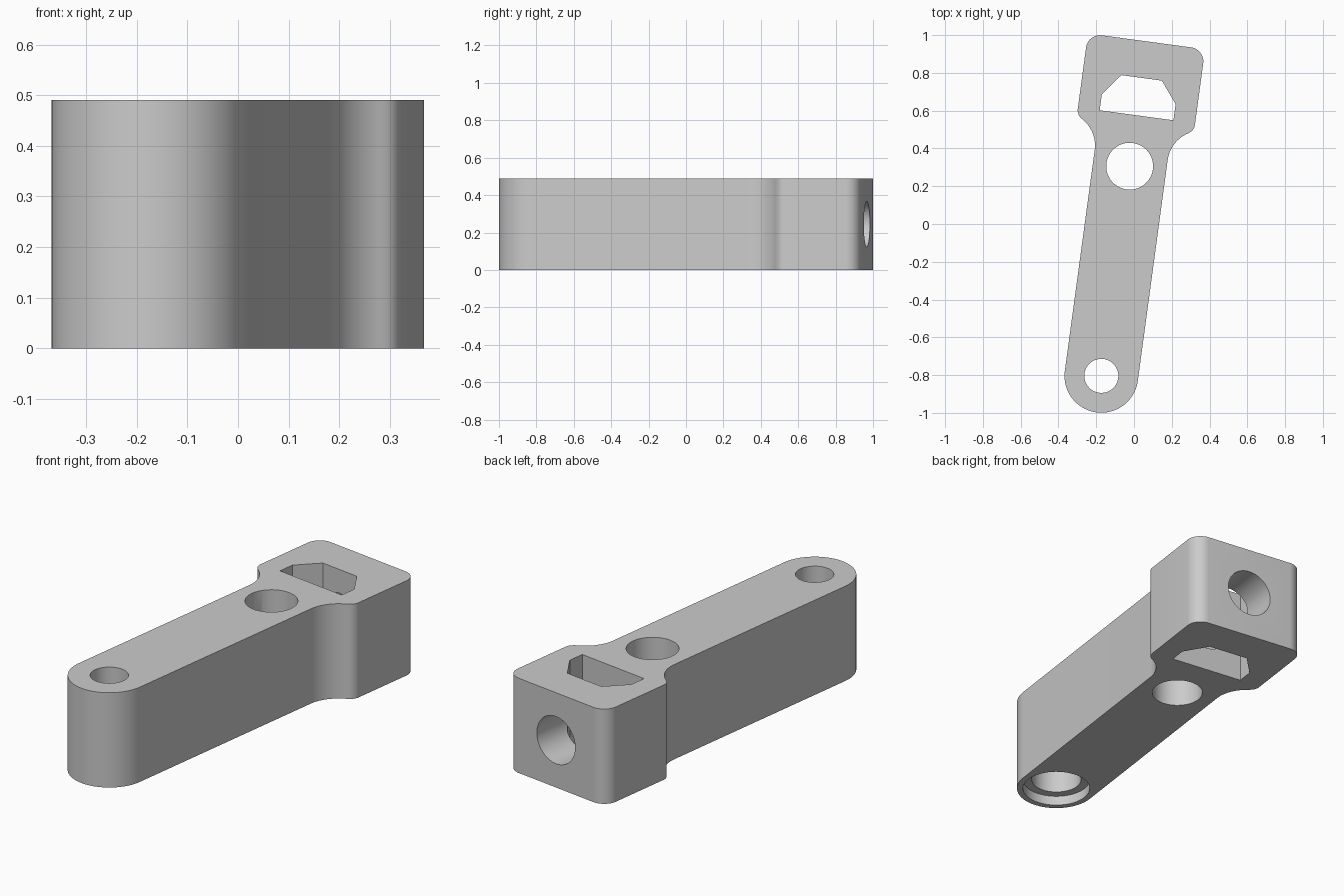
import bpy, bmesh
from math import cos, sin, radians
from mathutils import Matrix, Vector

if "Cube" in bpy.data.objects:
    bpy.data.objects.remove(bpy.data.objects["Cube"], do_unlink=True)

HEIGHT = 0.49
ARM = 0.195      # arm half width
HEAD = 0.313     # head half width
END = 1.787      # head end, measured from the pivot

grey = bpy.data.materials.new("light grey")
grey.diffuse_color = (0.6, 0.6, 0.6, 1)
grey.use_nodes = True
grey.node_tree.nodes["Principled BSDF"].inputs["Base Color"].default_value = (0.6, 0.6, 0.6, 1)


def arc(cx, cy, r, start, end, steps):
    angles = [radians(start + (end - start) * i / steps) for i in range(steps + 1)]
    return [(cx + r * cos(a), cy + r * sin(a)) for a in angles]


def prism(name, outline, z0, z1):
    """Extrude a closed outline between two heights."""
    bm = bmesh.new()
    face = bm.faces.new([bm.verts.new((x, y, z0)) for x, y in outline])
    top = bmesh.ops.extrude_face_region(bm, geom=[face])["geom"]
    verts = [g for g in top if isinstance(g, bmesh.types.BMVert)]
    bmesh.ops.translate(bm, verts=verts, vec=(0, 0, z1 - z0))
    bmesh.ops.recalc_face_normals(bm, faces=bm.faces)
    mesh = bpy.data.meshes.new(name)
    bm.to_mesh(mesh)
    bm.free()
    mesh.materials.append(grey)
    ob = bpy.data.objects.new(name, mesh)
    bpy.context.collection.objects.link(ob)
    return ob


def circle(y, r):
    return arc(0, y, r, 0, 360, 64)[:-1]


# Lever outline: right half from pivot end up to the head, then mirrored
right = arc(0, 0, ARM, -90, 0, 24)
right += arc(ARM + 0.178, 1.18, 0.178, 180, 120, 14)
right += arc(HEAD - 0.056, 1.384, 0.056, -60, 0, 8)[1:]
right += arc(HEAD - 0.075, END - 0.075, 0.075, 0, 90, 12)
left = [(-x, y) for x, y in reversed(right[1:])]
lever = prism("lever_arm", right + left, 0, HEIGHT)

# Cutters: stepped pivot hole, shaft hole, nut slot and clamp screw hole
slot_half = [(0.197, 1.392), (0.197, 1.478), (0.108, 1.592)]
slot = slot_half + [(-x, y) for x, y in reversed(slot_half)]
screw = prism("screw_cutter", circle(0, 0.122), 0, 0.75)
screw.data.transform(Matrix.Translation((0, 1.9, HEIGHT / 2)) @ Matrix.Rotation(radians(90), 4, 'X'))
cutters = [
    prism("pivot_cutter", circle(0, 0.09), -0.1, 0.6),
    prism("pocket_cutter", circle(0, 0.122), -0.1, 0.3),
    prism("recess_cutter", circle(0, 0.165), -0.1, 0.05),
    prism("shaft_cutter", circle(1.12, 0.124), -0.1, 0.6),
    prism("slot_cutter", slot, -0.1, 0.6),
    screw,
]
for c in cutters:
    c.hide_render = True
    mod = lever.modifiers.new(c.name, 'BOOLEAN')
    mod.operation = 'DIFFERENCE'
    mod.solver = 'EXACT'
    mod.object = c

# Bake the cuts and drop the cutters
bpy.context.view_layer.update()
graph = bpy.context.evaluated_depsgraph_get()
baked = bpy.data.meshes.new_from_object(lever.evaluated_get(graph))
lever.modifiers.clear()
lever.data = baked
for c in cutters:
    bpy.data.objects.remove(c, do_unlink=True)

# Lean the lever and shade it
pivot = Vector((-0.173, -0.804, 0))
lever.data.transform(Matrix.Translation(pivot) @ Matrix.Rotation(radians(-7.7), 4, 'Z'))
for ob in bpy.context.selected_objects:
    ob.select_set(False)
lever.select_set(True)
bpy.context.view_layer.objects.active = lever
bpy.ops.object.shade_smooth_by_angle(angle=radians(30))
